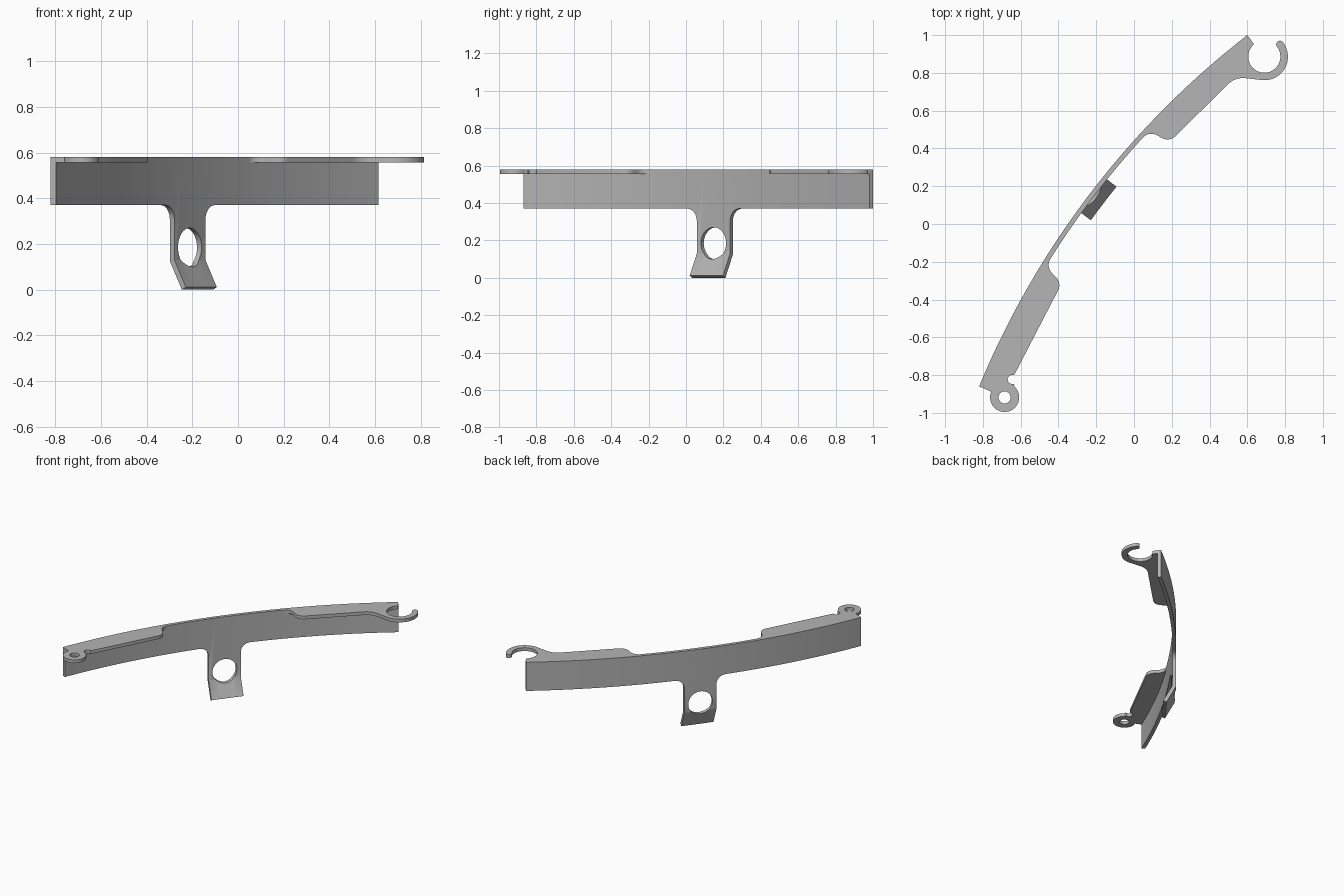
import bpy, bmesh
from math import sin, cos, radians, pi, asin
from mathutils import Vector, Matrix

cube = bpy.data.objects.get("Cube")
if cube:
    bpy.data.objects.remove(cube)

grey = bpy.data.materials.new("plain grey")
grey.use_nodes = True
grey.diffuse_color = (0.46, 0.46, 0.46, 1)
grey.node_tree.nodes["Principled BSDF"].inputs["Base Color"].default_value = grey.diffuse_color

# Bowed wall frame: along = chord direction, out = convex side
START, END = Vector((-0.82, -0.86)), Vector((0.60, 1.0))
MID = (START + END) / 2
HALF = (END - START).length / 2
ALONG = (END - START).normalized()
OUT = Vector((-ALONG.y, ALONG.x))
RISE, THICK = 0.153, 0.025
RADIUS = (HALF ** 2 + RISE ** 2) / (2 * RISE)
SWING = asin(HALF / RADIUS)
TOP, PLATE, WALL_BASE = 0.58, 0.024, 0.37


def local(u, n):
    return MID + ALONG * u + OUT * n


def on_arc(angle, depth):
    r = RADIUS - depth
    return local(r * sin(angle), RISE - RADIUS + r * cos(angle))


def arc(centre, radius, a0, a1, steps=24):
    angles = [radians(a0 + (a1 - a0) * i / steps) for i in range(steps + 1)]
    return [Vector(centre) + radius * Vector((cos(a), sin(a))) for a in angles]


def rounded(corners, steps=8):
    """Polyline through (point, radius) corners, with round fillets."""
    pts = []
    for i, (p, r) in enumerate(corners):
        p = Vector(p)
        if r == 0:
            pts.append(p)
            continue
        a = (Vector(corners[i - 1][0]) - p).normalized()
        b = (Vector(corners[(i + 1) % len(corners)][0]) - p).normalized()
        half = a.angle(b) / 2
        centre = p + (a + b).normalized() * r / sin(half)
        first = p + a * r * cos(half) / sin(half) - centre
        last = p + b * r * cos(half) / sin(half) - centre
        sweep = first.angle_signed(last)
        for k in range(steps + 1):
            pts.append(centre + Matrix.Rotation(-sweep * k / steps, 2) @ first)
    return pts


def finish(obj, smooth=True):
    obj.data.materials.clear()
    obj.data.materials.append(grey)
    bpy.ops.object.select_all(action='DESELECT')
    obj.select_set(True)
    bpy.context.view_layer.objects.active = obj
    if smooth:
        bpy.ops.object.shade_smooth_by_angle(angle=radians(30))


def prism(name, loops, depth, matrix):
    """Solid from flat outlines (later ones are holes)."""
    curve = bpy.data.curves.new(name, 'CURVE')
    curve.dimensions = '2D'
    curve.fill_mode = 'BOTH'
    curve.extrude = depth / 2
    for loop in loops:
        spline = curve.splines.new('POLY')
        spline.points.add(len(loop) - 1)
        for sp, p in zip(spline.points, loop):
            sp.co = (p[0], p[1], 0, 1)
        spline.use_cyclic_u = True
    temp = bpy.data.objects.new(name + " outline", curve)
    bpy.context.collection.objects.link(temp)
    deps = bpy.context.evaluated_depsgraph_get()
    mesh = bpy.data.meshes.new_from_object(temp.evaluated_get(deps))
    bpy.data.objects.remove(temp)
    bm = bmesh.new()
    bm.from_mesh(mesh)
    bmesh.ops.remove_doubles(bm, verts=bm.verts, dist=0.0002)
    bmesh.ops.recalc_face_normals(bm, faces=bm.faces)
    bm.transform(matrix)
    bm.to_mesh(mesh)
    bm.free()
    mesh.name = name
    obj = bpy.data.objects.new(name, mesh)
    bpy.context.collection.objects.link(obj)
    return obj


# Curved wall: section with kicked-in foot, swept along the arc
section = [(0, TOP), (0, 0.125), (0.066, 0), (0.088, 0.011), (THICK, 0.13), (THICK, TOP)]
STEPS = 40
bm = bmesh.new()
rings = []
for i in range(STEPS + 1):
    angle = SWING * (2 * i / STEPS - 1)
    rings.append([bm.verts.new((*on_arc(angle, d), z)) for d, z in section])
for a, b in zip(rings, rings[1:]):
    for k in range(len(section)):
        j = (k + 1) % len(section)
        bm.faces.new((a[k], a[j], b[j], b[k]))
bm.faces.new(rings[0])
bm.faces.new(rings[-1])
bmesh.ops.recalc_face_normals(bm, faces=bm.faces)
mesh = bpy.data.meshes.new("curved_wall_and_tab")
bm.to_mesh(mesh)
bm.free()
wall = bpy.data.objects.new("curved_wall_and_tab", mesh)
bpy.context.collection.objects.link(wall)

# Trim to a long band with a filleted hanging tab and a round hole
W, FILLET, FAR = 0.112, 0.065, 1.5
tee = rounded([((-FAR, 0.8), 0), ((-FAR, WALL_BASE), 0), ((-W, WALL_BASE), FILLET), ((-W, -0.2), 0),
               ((W, -0.2), 0), ((W, WALL_BASE), FILLET), ((FAR, WALL_BASE), 0), ((FAR, 0.8), 0)])
hole = arc((0, 0.185), 0.085, 0, 350, 35)
upright = Matrix(((ALONG.x, 0, -OUT.x, MID.x), (ALONG.y, 0, -OUT.y, MID.y), (0, 1, 0, 0), (0, 0, 0, 1)))
cutter = prism("tab cutter", [tee, hole], 1.0, upright)
cutter.hide_render = True
finish(wall, False)
mod = wall.modifiers.new("trim", 'BOOLEAN')
mod.operation = 'INTERSECT'
mod.solver = 'EXACT'
mod.object = cutter
bpy.ops.object.modifier_apply(modifier=mod.name)
bpy.data.objects.remove(cutter)
finish(wall)

flat = Matrix.Translation((0, 0, TOP - PLATE / 2))


def wall_edge(side):
    """Inner wall edge, from the end of the wall back to the flange root."""
    return [on_arc(side * SWING * (1 - 0.65 * i / 20), THICK) for i in range(20)]


def flange_root(side):
    """Fillet off the wall and the rounded shoulder, shared by both flanges."""
    return [(on_arc(side * SWING * 0.33, THICK), 0), (local(side * 0.452, 0.106), 0.06),
            (local(side * 0.469, -0.016), 0.06)]


# Flange ending in an open hook
hook = (0.69, 0.886)
edge = rounded(flange_root(1) + [((0.537, 0.778), 0.11), (arc(hook, 0.125, 258, 258, 1)[0], 0)])
tip = arc(hook, 0.105, 38, 38, 1)[0]
outline = (edge + arc(hook, 0.125, 260, 397, 30) + arc(tip, 0.02, 38, 218, 10)
           + arc(hook, 0.085, 397, 130, 40) + wall_edge(1))
finish(prism("hook_flange", [outline], PLATE, flat))

# Flange ending in a ring eyelet, with a small relief notch
eye = (-0.685, -0.918)
edge = rounded(flange_root(-1) + [((-0.632, -0.796), 0)])
outline = (edge + arc((-0.645, -0.823), 0.024, 70, 290, 12) + arc(eye, 0.077, 45, -203, 40)
           + wall_edge(-1))
finish(prism("eyelet_flange", [outline, arc(eye, 0.032, 0, 345, 23)], PLATE, flat))
